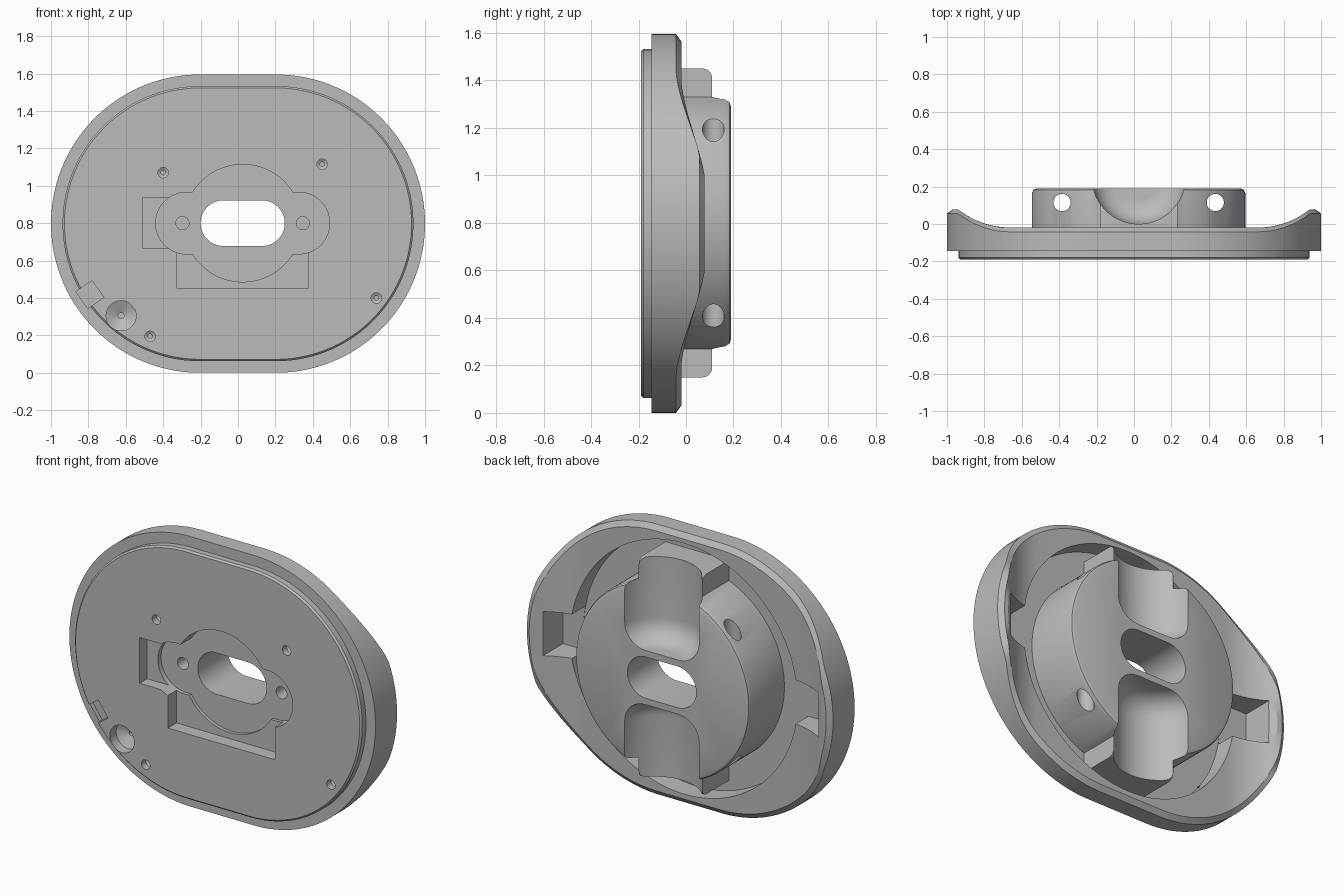
import bpy, bmesh
from math import sin, cos, pi, sqrt, radians

if "Cube" in bpy.data.objects:
    bpy.data.objects.remove(bpy.data.objects["Cube"], do_unlink=True)

CX, CZ = 0.025, 0.8      # hub axis
HALF_H = 0.7975          # outline half height
SPREAD = 0.2025          # arc centres either side of the middle
FLOOR = -0.14            # floor of the ring pocket
FRONT = -0.19

grey = bpy.data.materials.new("plain_grey")
grey.use_nodes = True
grey.diffuse_color = (0.5, 0.5, 0.5, 1)
grey.node_tree.nodes["Principled BSDF"].inputs["Base Color"].default_value = (0.5, 0.5, 0.5, 1)


def loft(name, rings):
    """Closed solid through rings of equal point count."""
    bm = bmesh.new()
    loops = [[bm.verts.new(p) for p in ring] for ring in rings]
    n = len(loops[0])
    for a, b in zip(loops, loops[1:]):
        for i in range(n):
            j = (i + 1) % n
            bm.faces.new((a[i], a[j], b[j], b[i]))
    bm.faces.new(loops[0])
    bm.faces.new(loops[-1])
    bmesh.ops.recalc_face_normals(bm, faces=bm.faces)
    mesh = bpy.data.meshes.new(name)
    bm.to_mesh(mesh)
    bm.free()
    mesh.materials.append(grey)
    obj = bpy.data.objects.new(name, mesh)
    bpy.context.collection.objects.link(obj)
    return obj


def angles(n):
    return [2 * pi * (i + 0.5) / n for i in range(n)]


def circle(x, z, r, y, n=128):
    return [(x + r * cos(a), y, z + r * sin(a)) for a in angles(n)]


def stadium(x, z, spread, r, y, n=128):
    return [(x + (spread if cos(a) > 0 else -spread) + r * cos(a), y, z + r * sin(a))
            for a in angles(n)]


def turned(name, x, z, steps, n=32):
    """Round solid along y from (y, radius) steps."""
    return loft(name, [circle(x, z, r, y, n) for y, r in steps])


def box(name, x0, x1, y0, y1, z0, z1):
    return loft(name, [[(x0, y, z0), (x1, y, z0), (x1, y, z1), (x0, y, z1)] for y in (y0, y1)])


def combine(target, tool, operation="DIFFERENCE"):
    tool.hide_render = True
    mod = target.modifiers.new("cut", "BOOLEAN")
    mod.operation = operation
    mod.solver = "EXACT"
    mod.object = tool
    bpy.context.view_layer.objects.active = target
    bpy.ops.object.modifier_apply(modifier=mod.name)
    bpy.data.objects.remove(tool, do_unlink=True)


def wave(x):
    """Back surface height: flat in the middle, sweeping up at both sides."""
    d = max(0, abs(x) - 0.66)
    return min(0.078, -0.02 + 0.45 - sqrt(0.45 ** 2 - d * d))


def outline(inset, y):
    return stadium(0, HALF_H, SPREAD, HALF_H - inset, y)


def on_wave(ring, drop=0):
    return [(x, wave(x) - drop, z) for x, y, z in ring]


# Base plate with front step, swept chamfered rim, ring pocket and hub
lip = outline(0.03, 0)
pocket = circle(CX, CZ, 0.74, 0)
rings = [outline(0.072, FRONT), outline(0.062, FRONT + 0.01), outline(0.062, -0.145),
         outline(0, -0.145), on_wave(outline(0, 0), 0.022)]
for k in range(9):
    t = k / 8
    rings.append(on_wave([tuple(p + (q - p) * t for p, q in zip(u, v))
                          for u, v in zip(lip, pocket)]))
rings += [circle(CX, CZ, r, y) for r, y in
          ((0.74, FLOOR), (0.57, FLOOR), (0.57, 0.165), (0.563, 0.183), (0.545, 0.19))]
body = loft("mounting_plate", rings)

# Cradle blocks running past the hub, with rounded outer ends
R = 0.04
half = [(FLOOR - 0.02, 0.65)] + [(0.11 - R + R * sin(a), 0.65 - R + R * cos(a))
                                 for a in (k * pi / 12 for k in range(7))]
section = [(y, CZ + d) for y, d in half] + [(y, CZ - d) for y, d in reversed(half)]
combine(body, loft("cradle_block", [[(CX + s * 0.207, y, z) for y, z in section]
                                    for s in (-1, 1)]), "UNION")

# Round troughs with filleted inner ends
for side in (1, -1):
    steps = [(0.16 + 0.13 * (1 - cos(a)), 0.12 + 0.13 * sin(a))
             for a in (k * pi / 16 for k in range(9))] + [(0.9, 0.25)]
    combine(body, loft("trough", [[(CX + r * cos(a), 0.25 + r * sin(a), CZ + side * d)
                                   for a in angles(64)] for d, r in steps]))

# Side notches and cross holes through the hub
for side in (1, -1):
    x0, x1 = sorted((side * 0.66, side * 0.9))
    combine(body, box("side_notch", x0, x1, FLOOR + 0.002, 0.3, CZ - 0.13, CZ + 0.13))
    combine(body, loft("cross_hole", [[(CX + side * 0.41 + 0.046 * cos(a), 0.115 + 0.046 * sin(a), z)
                                       for a in angles(32)] for z in (0.1, 1.5)]))

# Front recesses: side pocket, lower pocket, eared disc
OUT = FRONT - 0.1
combine(body, box("side_pocket", -0.51, -0.25, OUT, FRONT + 0.07, 0.665, 0.935))
combine(body, box("lower_pocket", -0.325, 0.375, OUT, FRONT + 0.08, 0.45, 0.75))
combine(body, loft("ear_recess", [stadium(CX, CZ, 0.3, 0.165, y, 64) for y in (OUT, FRONT + 0.1)]))
combine(body, turned("disc_recess", CX, CZ, ((OUT, 0.314), (FRONT + 0.1, 0.314)), 96))

# Central slot and ear screw holes
combine(body, loft("centre_slot", [stadium(CX, CZ, 0.103, 0.122, y, 64) for y in (OUT, 0.4)]))
for side in (1, -1):
    combine(body, turned("ear_hole", CX + side * 0.322, CZ, ((OUT, 0.035), (0.0, 0.035))))

# Small stepped screw holes and the large conical one
for x, z in ((-0.4, 1.07), (0.45, 1.115), (0.74, 0.4), (-0.47, 0.195)):
    combine(body, turned("screw_hole", x, z, ((OUT, 0.028), (FRONT + 0.04, 0.028),
                                              (FRONT + 0.05, 0.012), (FRONT + 0.1, 0.012)), 24))
combine(body, turned("cone_hole", -0.625, 0.305, ((OUT, 0.08), (FRONT + 0.06, 0.08),
                                                  (FRONT + 0.09, 0.016), (FRONT + 0.12, 0.016)), 48))

# Angled key notch in the edge of the front step
turn = radians(35)
corners = [(-0.055, -0.055), (0.05, -0.055), (0.05, 0.055), (-0.055, 0.055)]
combine(body, loft("key_notch", [[(-0.79 + u * cos(turn) + v * sin(turn), y,
                                   0.42 + u * sin(turn) - v * cos(turn)) for u, v in corners]
                                 for y in (OUT, FRONT + 0.07)]))

bpy.ops.object.select_all(action="DESELECT")
body.select_set(True)
bpy.context.view_layer.objects.active = body
bpy.ops.object.shade_smooth_by_angle(angle=radians(25))
